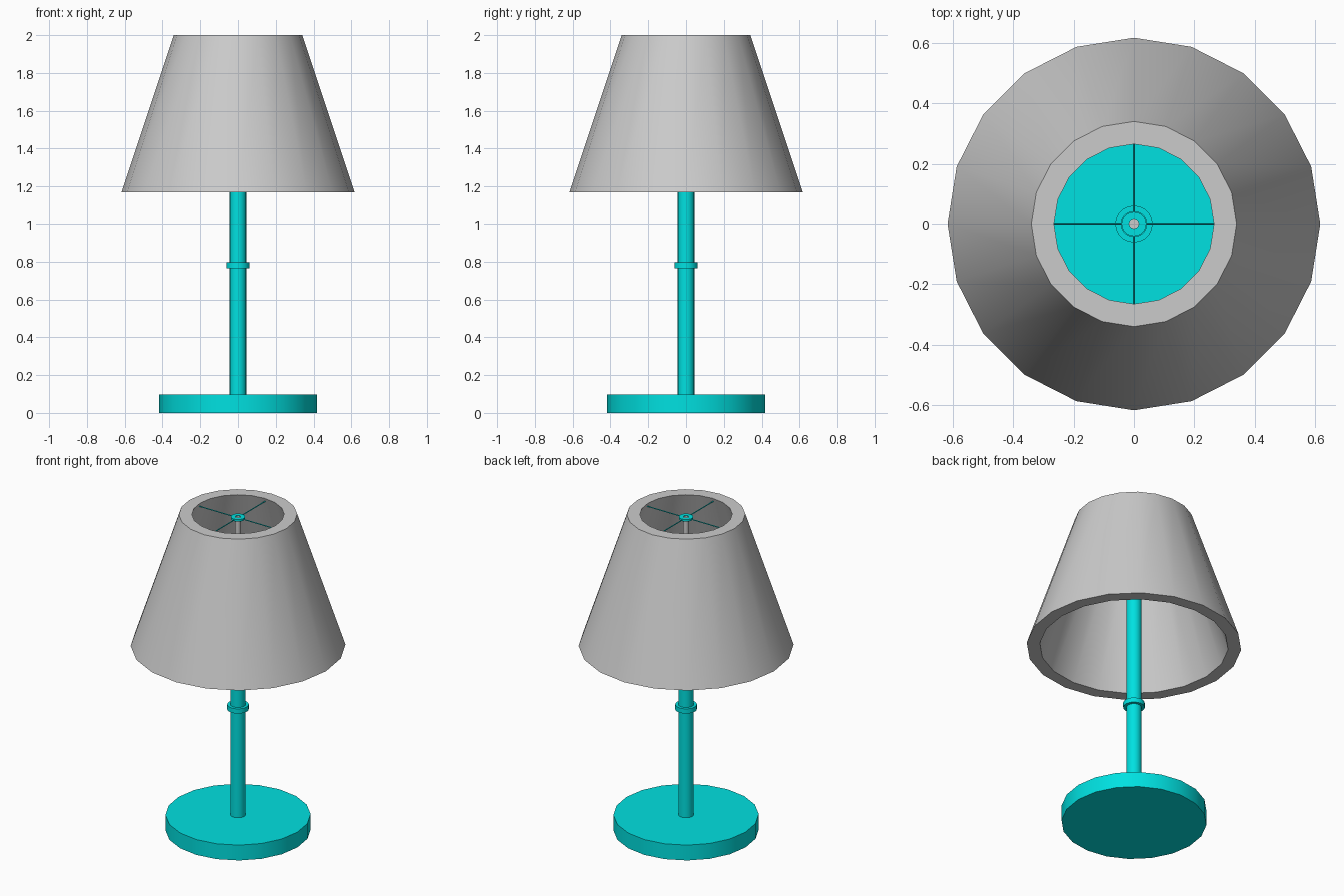
import bpy, math
from mathutils import Matrix

if "Cube" in bpy.data.objects:
    bpy.data.objects.remove(bpy.data.objects["Cube"])

SIDES = 20
cyan = bpy.data.materials.new("cyan_paint")
cyan.diffuse_color = (0.0, 0.75, 0.75, 1)
cyan.use_nodes = True
cyan.node_tree.nodes["Principled BSDF"].inputs["Base Color"].default_value = cyan.diffuse_color


def lathe(name, profile, mat=None, sides=SIDES, closed=False):
    """Revolve an (r, z) profile; r = 0 points become single poles via caps."""
    verts, faces = [], []
    n = len(profile)
    for r, z in profile:
        for i in range(sides):
            a = 2 * math.pi * i / sides
            verts.append((r * math.cos(a), r * math.sin(a), z))
    for j in range(n if closed else n - 1):
        k = (j + 1) % n
        for i in range(sides):
            m = (i + 1) % sides
            faces.append((j * sides + i, j * sides + m, k * sides + m, k * sides + i))
    if not closed:
        faces.append(tuple(reversed(range(sides))))
        faces.append(tuple(range((n - 1) * sides, n * sides)))
    return finish(name, verts, faces, mat)


def finish(name, verts, faces, mat):
    me = bpy.data.meshes.new(name)
    me.from_pydata(verts, [], faces)
    ob = bpy.data.objects.new(name, me)
    bpy.context.collection.objects.link(ob)
    if mat:
        me.materials.append(mat)
    bpy.ops.object.select_all(action='DESELECT')
    ob.select_set(True)
    bpy.context.view_layer.objects.active = ob
    bpy.ops.object.shade_smooth_by_angle(angle=math.radians(35))
    return ob


# Foot and stem
lathe("base", [(0.417, 0), (0.417, 0.097)], cyan)
lathe("stem", [(0.044, 0.09), (0.044, 1.6)], cyan)

# Collar around the stem
lathe("collar", [(0.043, 0.765), (0.062, 0.765), (0.062, 0.795), (0.043, 0.795)],
      cyan, closed=True)

# Thick hollow shade
lathe("shade", [(0.617, 1.17), (0.34, 2.0), (0.265, 2.0), (0.542, 1.17)], closed=True)

# Holder: thin pin, hub ring and four spokes
lathe("pin", [(0.016, 1.59), (0.016, 1.98)])
lathe("hub", [(0.016, 1.972), (0.041, 1.972), (0.041, 1.985), (0.016, 1.985)],
      cyan, closed=True)
for i in range(4):
    bpy.ops.mesh.primitive_cylinder_add(vertices=8, radius=0.003, depth=0.25)
    spoke = bpy.context.object
    spoke.name = f"spoke_{i + 1}"
    spoke.matrix_world = (Matrix.Rotation(i * math.pi / 2, 4, 'Z')
                          @ Matrix.Translation((0.16, 0, 1.978))
                          @ Matrix.Rotation(math.pi / 2, 4, 'Y'))
    spoke.data.materials.append(cyan)
